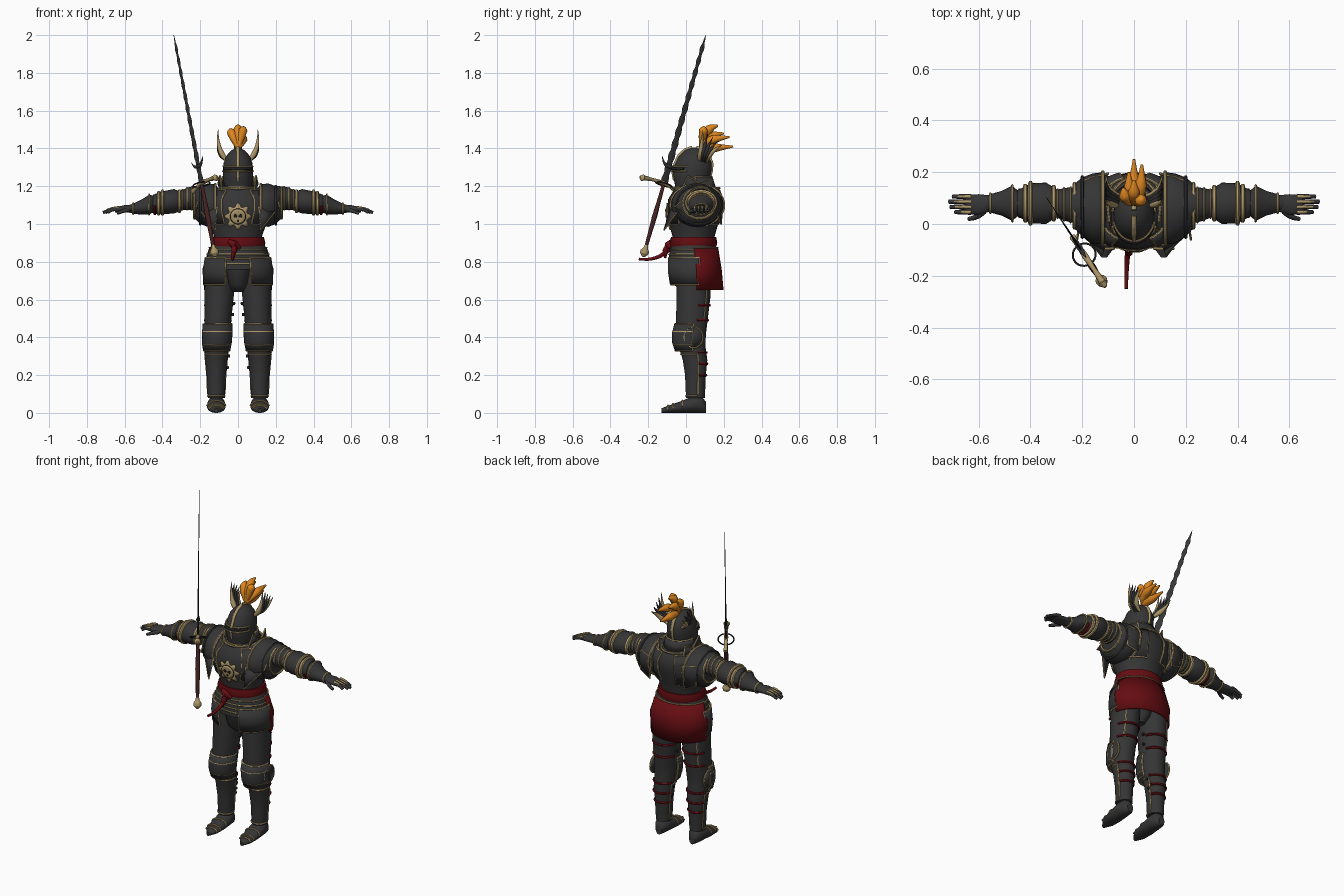
import bpy, bmesh, math
from mathutils import Vector

cube = bpy.data.objects.get("Cube")
if cube:
    bpy.data.objects.remove(cube)

CM = 0.01  # all sizes below are in hundredths


def material(name, *rgb):
    m = bpy.data.materials.new(name)
    m.use_nodes = True
    m.diffuse_color = (*rgb, 1)
    m.node_tree.nodes["Principled BSDF"].inputs["Base Color"].default_value = (*rgb, 1)
    return m


steel = material("dark steel", .036, .036, .037)
black = material("black cloth", .015, .015, .016)
gold = material("pale gold", .42, .31, .14)
red = material("deep red", .13, .004, .006)
orange = material("plume orange", .72, .24, .015)
leather = material("grip leather", .06, .015, .015)


def make(name, verts, faces, mat, mirror=False, thick=0):
    mesh = bpy.data.meshes.new(name)
    mesh.from_pydata([Vector(v) * CM for v in verts], [], faces)
    bm = bmesh.new()
    bm.from_mesh(mesh)
    bmesh.ops.recalc_face_normals(bm, faces=bm.faces)
    bm.to_mesh(mesh)
    bm.free()
    mesh.materials.append(mat)
    mesh.shade_smooth()
    mesh.set_sharp_from_angle(angle=.8)
    obj = bpy.data.objects.new(name, mesh)
    bpy.context.collection.objects.link(obj)
    if thick:
        mod = obj.modifiers.new("thickness", "SOLIDIFY")
        mod.thickness, mod.offset = thick * CM, 0
    if mirror:
        obj.modifiers.new("mirror", "MIRROR")
    return obj


def at(secs, t):
    """Cross-section (centre and radii) of a form at t along its axis."""
    for a, b in zip(secs, secs[1:]):
        if t <= b[0]:
            break
    k = (t - a[0]) / (b[0] - a[0])
    return [p + (q - p) * k for p, q in zip(a, b)]


def point(secs, axis, t, angle, off=0):
    _, cu, cv, ru, rv = at(secs, t)
    a = math.radians(angle)
    u, v = cu + (ru + off) * math.cos(a), cv + (rv + off) * math.sin(a)
    return Vector({"x": (t, u, v), "y": (u, t, v), "z": (u, v, t)}[axis])


def grow(secs, d):
    return [(t, u, v, ru + d, rv + d) for t, u, v, ru, rv in secs]


def spread(a, b, n=24):
    return [a + (b - a) * i / n for i in range(n + 1)]


def tube(name, secs, mat, axis="z", mirror=False, a0=0, a1=360):
    whole = a1 - a0 == 360
    angles = spread(a0, a1, 32)[:-1 if whole else None]
    n = len(angles)
    verts = [point(secs, axis, s[0], a) for s in secs for a in angles]
    faces = [(r * n + i, r * n + (i + 1) % n, (r + 1) * n + (i + 1) % n, (r + 1) * n + i)
             for r in range(len(secs) - 1) for i in range(n if whole else n - 1)]
    if whole:
        faces += [range(n), range(len(verts) - n, len(verts))]
    return make(name, verts, faces, mat, mirror, 0 if whole else .8)


def sweep(name, pts, radii, mat, mirror=False, sides=8):
    """Round bar along points; radii are spread evenly over its length."""
    pts = [Vector(p) for p in pts]
    verts, normal, last = [], Vector((.3, .5, .8)), len(pts) - 1
    for i, p in enumerate(pts):
        t = (pts[min(i + 1, last)] - pts[max(i - 1, 0)]).normalized()
        normal = (normal - t * normal.dot(t)).normalized()
        k = i / last * (len(radii) - 1)
        j = min(int(k), max(len(radii) - 2, 0))
        r = radii[j] + (radii[min(j + 1, len(radii) - 1)] - radii[j]) * (k - j)
        for s in range(sides):
            a = math.tau * s / sides
            verts.append(p + (normal * math.cos(a) + t.cross(normal) * math.sin(a)) * r)
    faces = [(i * sides + s, i * sides + (s + 1) % sides, (i + 1) * sides + (s + 1) % sides,
              (i + 1) * sides + s) for i in range(last) for s in range(sides)]
    faces += [range(sides), range(last * sides, last * sides + sides)]
    return make(name, verts, faces, mat, mirror)


def bend(a, b, c):
    a, b, c = Vector(a), Vector(b), Vector(c)
    return [a * (1 - k) ** 2 + b * 2 * k * (1 - k) + c * k * k for k in spread(0, 1, 12)]


def bands(name, secs, places, mat=gold, axis="z", mirror=False, a0=0, a1=360, r=.4):
    for t in places:
        sweep(name, [point(secs, axis, t, a, .1) for a in spread(a0, a1, 40)], [r], mat, mirror, 6)


def plate(name, secs, a0, a1, axis="z", mirror=True, r=.5, mat=steel):
    """Curved armour plate with a raised gold border."""
    tube(name, secs, mat, axis, mirror, a0, a1)
    t0, t1 = secs[0][0], secs[-1][0]
    path = [(t0, a) for a in spread(a0, a1)] + [(t, a1) for t in spread(t0, t1)]
    path += [(t1, a) for a in spread(a1, a0)] + [(t, a0) for t in spread(t1, t0)]
    sweep(name + "_border", [point(secs, axis, t, a) for t, a in path], [r], gold, mirror, 6)


def fin(name, pts, mat=steel, r=.5):
    make(name, pts, [range(len(pts))], mat, True, .7)
    sweep(name + "_border", pts + pts[:1], [r], gold, True, 6)


# Torso, belt and neck
torso = [(86, 0, 4, 13, 11), (93, 0, 4, 12.5, 11), (100, 0, 4, 15, 13), (107, 0, 4.5, 18, 14.5),
         (113, 0, 5, 18, 14.5), (118, 0, 5.5, 13, 12), (120, 0, 5, 9, 10)]
tube("breastplate", torso, steel)
plate("back_plate", [s for s in grow(torso, .7) if 99 < s[0] < 119], 28, 72)
plate("chest_plate", [s for s in grow(torso, .5) if 99 < s[0] < 119], -62, -35)
tube("belt", [(88, 0, 4, 14, 12), (90, 0, 4, 14.5, 12.6), (93, 0, 4, 13.7, 12)], red)
sweep("belt_knot", [(-5, -8, 91), (-2, -9, 89), (1, -8, 87)], [1, 2.4, 1], red)
sweep("sash_tail", bend((-2, -8, 88), (-3, -14, 80), (-3, -25, 81.5)), [1.3, 1, .7], red)
sweep("sash_end", [(-2, -9, 90), (-2, -11, 86), (-3, -11, 82)], [1, 1.6, .6], red)
collar = [(115, 0, 5.5, 10, 12), (118, 0, 5.5, 9.5, 12), (119, 0, 5.5, 9.7, 12.2)]
tube("collar", collar, steel)
bands("collar_trim", collar, (116, 119), r=.6)
tube("neck_lining", [(117, 0, 5.5, 8.8, 11), (120, 0, 5, 8.5, 10)], red)
fin("neck_guard", [(8.5, -3, 117), (9.5, 1, 125.5), (10.5, 8, 121), (9, 14, 124), (8.5, 15, 117)])


# Chest emblem, wrapped onto the breastplate
def emblem(name, cx, cz, size, mat, off, points=0, spike=0):
    n, rings, verts = 48, 4, []
    for k in range(rings + 1):
        for i in range(n):
            a = math.tau * i / n
            r = size * k / rings * (1 + spike * math.cos(points * a))
            x, z = cx + r * math.sin(a), cz + r * math.cos(a)
            _, _, cy, rx, ry = at(torso, z)
            verts.append((x, cy - ry * math.sqrt(1 - (x / rx) ** 2) - off, z))
    faces = [(k * n + i, k * n + (i + 1) % n, k * n + n + (i + 1) % n, k * n + n + i)
             for k in range(rings) for i in range(n)]
    make(name, verts, faces, mat, thick=.5)


emblem("sun_emblem", 0, 104, 6, gold, .4, 8, .2)
emblem("emblem_ring", 0, 104, 4.2, black, .6)
emblem("emblem_disc", 0, 104, 3.8, gold, .8)
for x in (-1.4, 1.4):
    emblem("skull_eye", x, 104.3, .9, black, 1)
emblem("skull_mouth", 0, 101.8, .6, black, 1)

# Helmet with visor, comb, wings and plume
helmet = [(119, 0, 2.5, 7, 8), (124, 0, 3, 8, 9.5), (128, 0, 3.2, 8, 10.3), (132, 0, 4, 7.7, 9.7),
          (136, 0, 4.2, 6.3, 8), (139, 0, 4.3, 3.5, 5), (140.5, 0, 4.3, .5, 1)]
tube("helmet", helmet, steel)
tube("eye_slit", [(128.6, 0, 3.2, 8.3, 10.8), (130, 0, 3.4, 8.2, 10.5)], black, a0=-155, a1=-25)
bands("visor_trim", grow(helmet, .3), (128, 130.5), a0=-165, a1=-15)
bands("helmet_rim", helmet, (119.5,), a0=-200, a1=20)
for a in (-90, 90):
    sweep("helmet_comb", [point(helmet, "z", t, a) for t in spread(123, 140.5)], [.6, .9, 1], gold)
plate("helmet_tail", [(119, 0, 5, 9, 10.5), (125, 0, 4, 8.3, 9.6)], 5, 175, mirror=False)
for i in range(5):
    sweep("wing_feather", bend((5, 7 + i, 133), (11.5, 8 + i, 138), (10.5, 9 + 2.6 * i, 150 - 2 * i)),
          [.8, 1.5, .9, .1], gold if i in (0, 4) else steel, True)
for x, y, z in [(-4, 14, 150), (3, 10, 151.5), (0, 17, 152), (-2, 20, 148), (3, 23, 146), (0, 25, 141)]:
    sweep("plume", bend((0, 8, 140), (x, 9, z - 1), (x, y, z)), [1, 2, 2.4, .5], orange)

# Shoulders
pauldron = [(9, 6, 110, 12, 7), (12, 6, 110, 14, 11), (16, 6, 110, 13.5, 11.5), (20, 6.5, 110, 11.5, 10),
            (23, 7, 111, 8.5, 8)]
tube("pauldron", pauldron, steel, "x", True)
bands("pauldron_trim", pauldron, (12, 23), gold, "x", True, r=.7)
bands("pauldron_lame", pauldron, (20,), steel, "x", True, r=.7)
fin("pauldron_point", [(20, -4, 107), (11, -8, 109), (12, -11.5, 97)])
fin("pauldron_flare", [(21, 0, 114), (21, 0, 105), (22, -6, 109)])
fin("pauldron_back", [(19, 17, 115), (10, 19.5, 114), (12, 18.5, 100), (19, 17, 103)])

# Arms, elbows and gauntlets
arm = [(18, 7, 114, 7.5, 6.5), (26, 7.5, 113.5, 6.5, 6), (31, 8, 112.5, 5, 5), (45, 8, 110.5, 4.5, 4.5),
       (53, 8, 108.5, 3.3, 3), (58, 8, 108, 3, 2)]
tube("arm", arm, steel, "x", True)
bands("arm_trim", arm, (24.5, 27, 29.5), gold, "x", True)
elbow = [(30, 8, 112, 5.5, 5), (34, 8, 112, 8, 6.5), (40, 8, 111.3, 7.7, 6), (45, 8, 110.5, 5, 5)]
tube("elbow_guard", elbow, steel, "x", True)
bands("elbow_trim", elbow, (31, 40, 42), gold, "x", True, r=.9)
cuff = [(45, 8, 110.5, 5, 4.5), (47, 8, 110.3, 6.8, 5.2), (51, 8, 109, 4.8, 4), (56, 8, 108, 3.4, 2.6)]
tube("gauntlet_cuff", cuff, steel, "x", True)
bands("cuff_trim", cuff, (47, 55.5), gold, "x", True, r=.5)
bands("arm_strap", grow(arm, .4), (33, 44), red, "x", True, 190, 350, .9)
tube("hand", [(55, 8, 108, 3, 2), (60, 7.5, 108, 4, 2), (65, 7.5, 107.5, 3.8, 1.4)], steel, "x", True)
for i, reach in enumerate((69, 71, 71.5, 70)):
    y = 4.6 + 2 * i
    sweep("finger", bend((63, y, 108), (67, y, 108), (reach, y, 106)), [1.1, .8], steel, True)
    sweep("finger_plate", bend((63, y, 108.8), (66, y, 108.8), (reach - 2, y, 107.6)), [.7, .4], gold, True)
sweep("thumb", bend((58, 5, 107.5), (61, 2, 107), (64, 2, 105.5)), [1.3, .8], steel, True)

# Hips: skirt of lames, thigh plates, back cloth
hips = [(66, 0, 3, 15, 9), (76, 0, 4, 17, 13), (84, 0, 4, 16.3, 13), (89, 0, 4, 14, 11.7)]
tube("fauld", hips[1:], steel)
bands("fauld_trim", hips, (79, 81.5, 84, 86.5), a0=-180, a1=0)
plate("tasset", [(68, 0, 4, 18, 13), (74, 0, 4, 18.3, 14), (82, 0, 4, 17.3, 14)], -68, 12)
tube("loin_guard", [(64, 0, 3, 3, 5), (68, 0, 2.5, 6, 9), (78, 0, 3, 9, 11)], steel)
tube("back_cloth", [(65, 0, 5, 17.5, 14.5), (76, 0, 5, 18.5, 13.5), (87, 0, 4, 15, 12.7)], red, a0=2, a1=178)
bands("cloth_top_trim", grow(hips, .6), (87.5,), a0=0, a1=180)

# Legs
leg = [(8, 11.5, 5, 4.5, 5), (20, 11.5, 5, 5, 5.5), (28, 11.5, 4.8, 5.8, 6.5), (36, 11.3, 3, 6.5, 7.2),
       (42, 11, 2.6, 7, 8), (52, 10.5, 3.3, 7.2, 8.5), (62, 10, 4, 7.8, 9), (75, 9.5, 4, 7.8, 9)]
tube("leg", leg, steel, mirror=True)
knee = [(33, 11.3, 2, 6.8, 7.5), (37, 11.2, 1.6, 7.5, 8.5), (42, 11, 1.6, 7.7, 8.7), (47, 10.8, 2.4, 7.5, 8.2)]
plate("knee_guard", knee, -190, 10)
bands("knee_trim", knee, (36, 43), mirror=True, a0=-190, a1=10)
fin("knee_wing", [(18.4, 4 + 5 * math.cos(a), 40 + 5.5 * math.sin(a)) for a in spread(0, math.tau, 14)[:-1]])
bands("leg_strap", leg, (20, 26, 32, 49, 57), red, mirror=True, a0=20, a1=160, r=.7)
bands("greave_trim", leg, (9, 31), mirror=True, a0=-190, a1=10)
for t0, t1, a in ((48, 68, 50), (10, 31, 15), (10, 31, 165)):
    sweep("leg_seam", [point(leg, "z", t, a) for t in spread(t0, t1)], [.5], gold, True, 6)
for t in (24, 30, 52, 58):
    sweep("buckle", [point(leg, "z", t, 170, -.5), point(leg, "z", t, 170, 1.2)], [.8], black, True)

# Feet
foot = [(-13, 11.5, 1.2, 1, 1.2), (-9, 11.5, 2, 4, 2), (-3, 11.5, 3, 4.8, 3), (4, 11.5, 4.5, 4.7, 4.5),
        (8, 11.5, 4.5, 4, 4.5), (10.5, 11.5, 3, 2, 3)]
tube("foot", foot, steel, "y", True)
bands("foot_trim", foot, (-9.5, -7, -2), gold, "y", True, 5, 175, .5)

# Sword, held along its own axes: across the blade, through it, and along it
pommel, tip = Vector((-12.5, -22, 85)), Vector((-34, 10.5, 200))
along = (tip - pommel).normalized()
through = along.cross((0, 0, 1)).normalized()
across = through.cross(along)
length = (tip - pommel).length


def sw(u, v, w):
    return pommel + across * u + through * v + along * w


verts, steps = [], 60
for i, w in enumerate(spread(39, length, steps)):
    k = i / steps
    half = (2.1 - 1.1 * k + .3 * math.sin(i * 1.3)) * min(1, (1 - k) * 14 + .02)
    thin = .5 * (1 - .8 * k)
    verts += [sw(half, 0, w), sw(0, thin, w), sw(-half, 0, w), sw(0, -thin, w)]
make("blade", verts, [(i * 4 + s, i * 4 + (s + 1) % 4, i * 4 + 4 + (s + 1) % 4, i * 4 + 4 + s)
                      for i in range(steps) for s in range(4)] + [range(4)], steel)
sweep("grip", [sw(0, 0, w) for w in spread(2, 38)], [.9, 1.1, 1.4, 1.1, .9], leather)
sweep("pommel_knob", [sw(0, 0, w) for w in spread(-2.5, 4)], [.6, 2.2, 2.3, 1.2, .9], gold, sides=12)
sweep("crossguard", bend(sw(14, 0, 37), sw(0, 0, 40), sw(-9, 0, 37)), [1.5, .9, 1.3, .9, 1.3], gold)
sweep("guard_knob", [sw(u, 0, 37) for u in spread(12, 15.5, 6)], [.6, 1.9, .6], gold)
sweep("guard_ring", [sw(4.5 * math.cos(a), 4.5 * math.sin(a), 38) for a in spread(0, math.tau)], [.4], black)
for side in (-1, 1):
    sweep("blade_lug", bend(sw(0, 0, 48), sw(side * 4, 0, 48), sw(side * 5.5, 0, 52)), [1.2, .1], steel)
